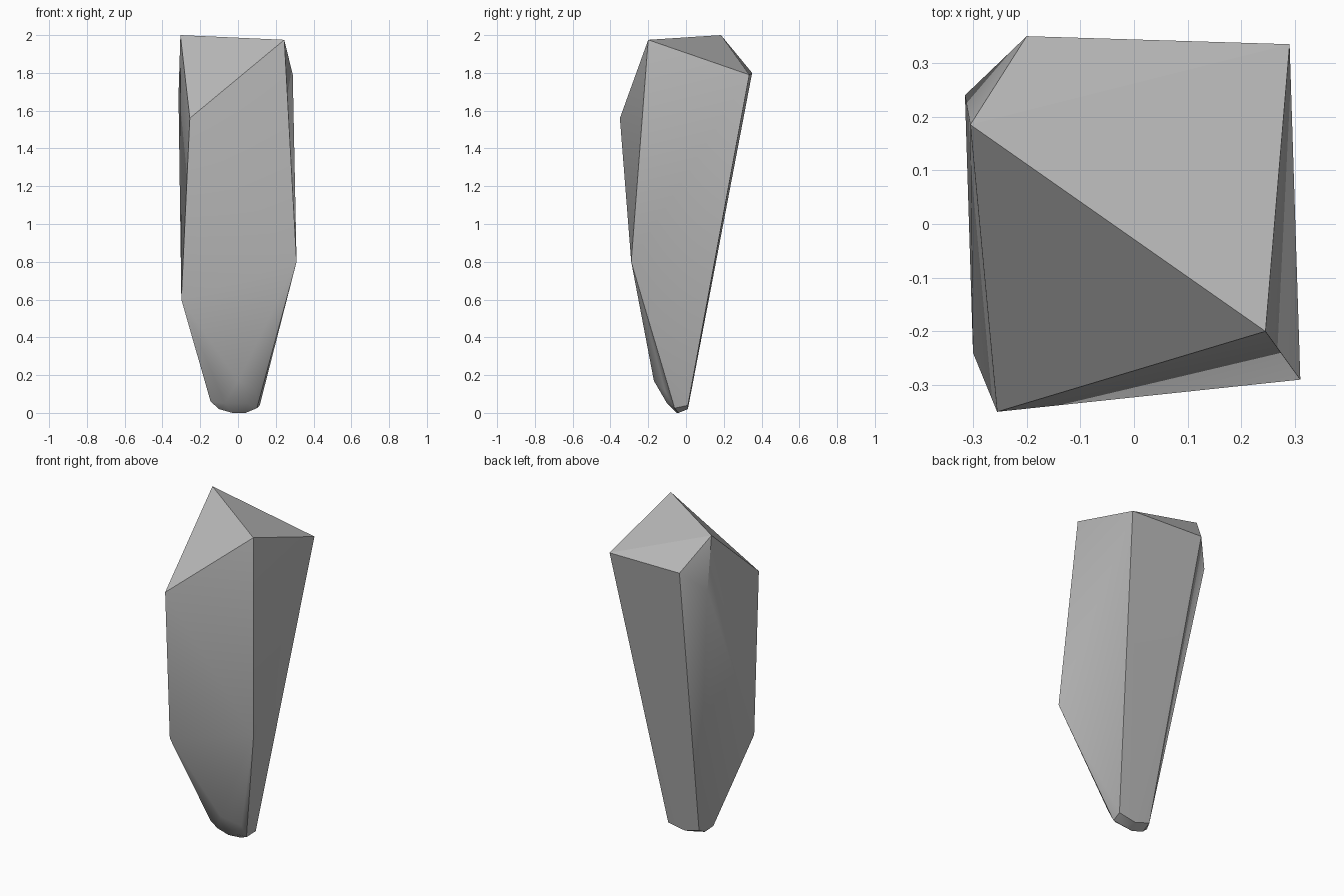
import bpy, bmesh, math

cube = bpy.data.objects.get("Cube")
if cube:
    bpy.data.objects.remove(cube)

# Stone material
stone = bpy.data.materials.new("grey_stone")
stone.use_nodes = True
grey = (0.5, 0.5, 0.5, 1)
stone.diffuse_color = grey
stone.node_tree.nodes["Principled BSDF"].inputs["Base Color"].default_value = grey

# Corners of the slanted cap
cap = [(-0.305, 0.185, 2.0), (0.245, -0.2, 1.975), (-0.255, -0.35, 1.56),
       (0.29, 0.335, 1.79), (-0.2, 0.35, 1.80), (-0.315, 0.24, 1.68)]
# Widest corners of the shaft
shoulder = [(0.31, -0.29, 0.8), (-0.3, -0.24, 0.6)]
# Rounded, chipped foot
foot = [(0.0, -0.17, 0.17), (0.1, -0.11, 0.115), (0.12, -0.06, 0.1),
        (0.115, 0.01, 0.04), (0.1, -0.06, 0.025), (-0.145, -0.06, 0.06),
        (-0.1, 0.015, 0.05), (-0.07, -0.1, 0.05), (0.05, -0.1, 0.05),
        (-0.1, -0.04, 0.02), (-0.03, -0.05, 0.0), (0.04, -0.04, 0.0),
        (0.0, 0.01, 0.02)]

# Crystal shard wrapped around the corners
bm = bmesh.new()
for corner in cap + shoulder + foot:
    bm.verts.new(corner)
hull = bmesh.ops.convex_hull(bm, input=bm.verts)
loose = [v for v in bm.verts if not v.link_faces]
bmesh.ops.delete(bm, geom=loose, context="VERTS")
bmesh.ops.recalc_face_normals(bm, faces=bm.faces)
mesh = bpy.data.meshes.new("crystal_shard")
bm.to_mesh(mesh)
bm.free()
mesh.materials.append(stone)
shard = bpy.data.objects.new("crystal_shard", mesh)
bpy.context.collection.objects.link(shard)

# Soft bends, crisp ridges
bpy.ops.object.select_all(action="DESELECT")
shard.select_set(True)
bpy.context.view_layer.objects.active = shard
bpy.ops.object.shade_smooth_by_angle(angle=math.radians(30))
